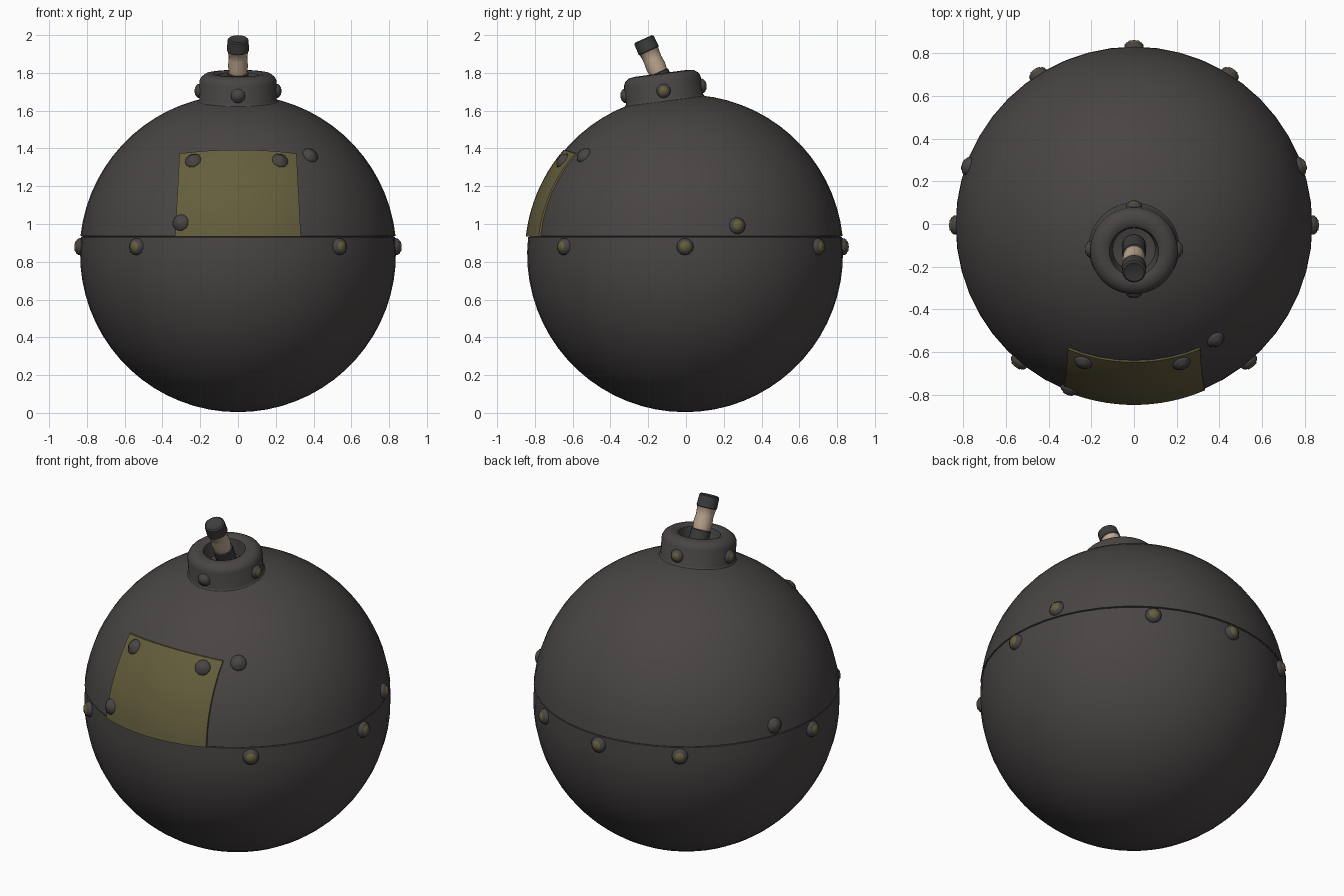
import bpy, bmesh, math
from mathutils import Vector, Matrix

if "Cube" in bpy.data.objects:
    bpy.data.objects.remove(bpy.data.objects["Cube"])

C = Vector((0, -0.005, 0.84))   # ball centre
R = 0.836


def mat(name, rgb):
    m = bpy.data.materials.new(name)
    m.diffuse_color = (*rgb, 1)
    m.use_nodes = True
    m.node_tree.nodes["Principled BSDF"].inputs["Base Color"].default_value = m.diffuse_color
    return m


iron = mat("dark iron", (0.066, 0.059, 0.058))
olive = mat("olive brass", (0.130, 0.113, 0.046))
rope = mat("tan rope", (0.52, 0.39, 0.28))
char = mat("charred black", (0.048, 0.046, 0.045))


def finish(name, bm, mats, angle=40):
    bmesh.ops.recalc_face_normals(bm, faces=bm.faces[:])
    me = bpy.data.meshes.new(name)
    bm.to_mesh(me)
    bm.free()
    for m in mats:
        me.materials.append(m)
    ob = bpy.data.objects.new(name, me)
    bpy.context.collection.objects.link(ob)
    bpy.ops.object.select_all(action='DESELECT')
    ob.select_set(True)
    bpy.context.view_layer.objects.active = ob
    bpy.ops.object.shade_smooth_by_angle(angle=math.radians(angle))
    return ob


def lathe(name, profile, n, mats, origin=(0, 0, 0), axis=(0, 0, 1), bands=None, angle=40):
    """Revolve (radius, height) points about an axis; bands gives a material per step."""
    bm = bmesh.new()
    rot = Vector((0, 0, 1)).rotation_difference(Vector(axis)).to_matrix().to_4x4()
    M = Matrix.Translation(origin) @ rot
    rings = []
    for r, z in profile:
        k = 1 if r < 1e-6 else n
        rings.append([bm.verts.new(M @ Vector((r * math.cos(2 * math.pi * i / n),
                                               r * math.sin(2 * math.pi * i / n), z)))
                      for i in range(k)])
    for s, (a, b) in enumerate(zip(rings, rings[1:])):
        for i in range(n):
            j = (i + 1) % n
            vs = [a[i % len(a)], a[j % len(a)], b[j % len(b)], b[i % len(b)]]
            f = bm.faces.new(list(dict.fromkeys(vs)))
            f.material_index = bands[s] if bands else 0
    return finish(name, bm, mats, angle)


# Ball body with a fine seam step just above the equator
seam = math.asin(0.09 / R)
low = [-math.pi / 2 + (seam + math.pi / 2) * i / 18 for i in range(19)]
high = [seam + (math.pi / 2 - seam) * i / 16 for i in range(17)]
prof = [(R * math.cos(a), R * math.sin(a)) for a in low]
prof.append((prof[-1][0] - 0.010, 0.093))
prof += [((R + 0.003) * math.cos(a), (R + 0.003) * math.sin(a) + 0.006) for a in high]
prof[0] = (0, prof[0][1])
prof[-1] = (0, prof[-1][1])
lathe("ball_body", prof, 48, [iron], C)

# Tilted neck collar with flange and fuse hole
tilt = math.radians(7.5)
up = Vector((0, -math.sin(tilt), math.cos(tilt)))
lathe("neck_collar", [(0.315, 0.76), (0.31, 0.783), (0.295, 0.79), (0.24, 0.803), (0.215, 0.812),
                      (0.205, 0.83), (0.205, 0.925), (0.195, 0.945), (0.172, 0.962),
                      (0.135, 0.966), (0.115, 0.955), (0.10, 0.87), (0, 0.85)],
      40, [iron], C, up, angle=50)

# Fuse: charred foot, rope, charred tip
foot = Vector((0, -0.10, 1.70))
tip = Vector((0, -0.225, 1.98))
L = (tip - foot).length
lathe("fuse", [(0.056, 0), (0.055, 0.11), (0.049, 0.113), (0.053, 0.15), (0.049, 0.19),
               (0.053, 0.235), (0.058, 0.24), (0.056, L - 0.006), (0.048, L), (0, L - 0.012)],
      16, [char, rope], foot, tip - foot, [0, 0, 1, 1, 1, 0, 0, 0, 0])

# Front plate that follows the ball
bm = bmesh.new()
NX, NZ = 16, 12
layers = []
for rad in (R - 0.01, R + 0.012):
    grid = []
    for j in range(NZ + 1):
        t = j / NZ
        row = []
        for i in range(NX + 1):
            u = 2 * i / NX - 1
            x = u * (0.333 - 0.023 * t)
            z = 0.093 + (0.46 - 0.02 * u * u) * t
            y = -math.sqrt(rad * rad - x * x - z * z)
            row.append(bm.verts.new(C + Vector((x, y, z))))
        grid.append(row)
    layers.append(grid)
for g in layers:
    for j in range(NZ):
        for i in range(NX):
            bm.faces.new((g[j][i], g[j][i + 1], g[j + 1][i + 1], g[j + 1][i]))


def rim(g):
    return ([g[0][i] for i in range(NX)] + [g[j][NX] for j in range(NZ)] +
            [g[NZ][i] for i in range(NX, 0, -1)] + [g[j][0] for j in range(NZ, 0, -1)])


a, b = rim(layers[0]), rim(layers[1])
for i in range(len(a)):
    k = (i + 1) % len(a)
    bm.faces.new((a[i], a[k], b[k], b[i]))
finish("front_plate", bm, [olive])


# Rivets: dark rim with an olive or dark head
def rivet(name, pos, normal, head=olive, s=1.0):
    prof = [(0.046, -0.02), (0.044, 0.010), (0.036, 0.020), (0.028, 0.023), (0.024, 0.029), (0, 0.032)]
    lathe(name, [(r * s, h * s) for r, h in prof], 12, [iron, head], pos, normal, [0, 0, 0, 1, 1], 50)


def ball_rivet(name, x, z, ysign, head=olive, lift=0.0):
    dz = z - C.z
    y = ysign * math.sqrt(max(0, R * R - x * x - dz * dz))
    d = Vector((x, y, dz)).normalized()
    rivet(name, C + d * (R + lift), d, head)


# Belt rivets by azimuth, mirrored left and right
for side in (1, -1):
    for k, deg in enumerate((-50, 0, 57.5)):
        d = Vector((side * math.cos(math.radians(deg)), math.sin(math.radians(deg)), 0.048)).normalized()
        rivet(f"belt_rivet_{k}_{side}", C + d * R, d)
    ball_rivet(f"upper_side_rivet_{side}", side * 0.775, 0.99, 1, olive if side > 0 else iron)
ball_rivet("belt_rivet_back", 0, 0.88, 1)

# Plate rivets and the loose one beside it
for k, (x, z) in enumerate(((-0.235, 1.33), (0.22, 1.33), (-0.30, 1.005))):
    ball_rivet(f"plate_rivet_{k}", x, z, -1, iron, 0.002)
ball_rivet("loose_rivet", 0.38, 1.36, -1, iron)

# Collar rivets
q = Vector((0, 0, 1)).rotation_difference(up)
for k in range(4):
    d = q @ Vector((math.cos(k * math.pi / 2), math.sin(k * math.pi / 2), 0))
    rivet(f"collar_rivet_{k}", C + up * 0.872 + d * 0.203, d, olive if k < 3 else iron, 0.85)
